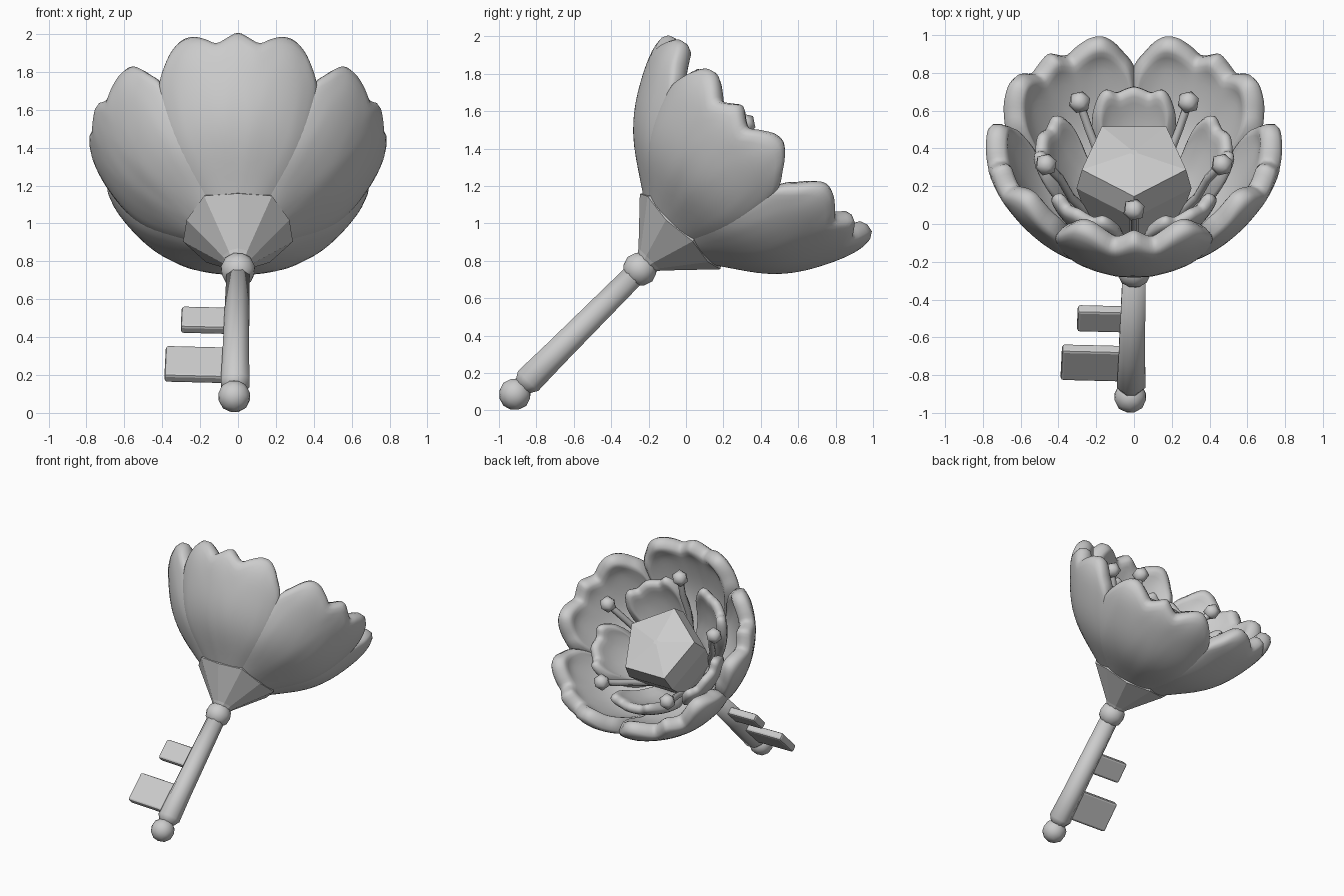
import bpy, bmesh
from math import sin, cos, radians
from mathutils import Matrix, Vector

if "Cube" in bpy.data.objects:
    bpy.data.objects.remove(bpy.data.objects["Cube"])

# Local frame: z runs along the key shaft, tilted 45 degrees toward +y; origin at the end ball
FRAME = Matrix.Translation((0, -0.915, 0.087)) @ Matrix.Rotation(radians(-45), 4, 'X')


def polar(r, deg, s):
    a = radians(deg)
    return Vector((r * sin(a), -r * cos(a), s))


def lerp(table, x):
    for (x0, y0), (x1, y1) in zip(table, table[1:]):
        if x <= x1:
            return y0 + (y1 - y0) * max(0, x - x0) / (x1 - x0)
    return table[-1][1]


def place(name, data, matrix=Matrix()):
    ob = bpy.data.objects.new(name, data)
    bpy.context.collection.objects.link(ob)
    ob.matrix_world = FRAME @ matrix
    return ob


def add(name, verts, faces, smooth=False, closed=True):
    me = bpy.data.meshes.new(name)
    me.from_pydata([tuple(v) for v in verts], [], faces)
    if closed:
        bm = bmesh.new()
        bm.from_mesh(me)
        bmesh.ops.recalc_face_normals(bm, faces=bm.faces)
        bm.to_mesh(me)
        bm.free()
    me.polygons.foreach_set("use_smooth", [smooth] * len(me.polygons))
    return place(name, me)


def rings(name, n, profile, turn=0, smooth=False):
    """Stack of n-sided rings (radius, height, x shift, inset of odd corners), capped."""
    verts = [polar(r - (d if i % 2 else 0), turn + 360 * i / n, s - (d if i % 2 else 0))
             + Vector((dx, 0, 0)) for r, s, dx, d in profile for i in range(n)]
    faces = [(j * n + i, j * n + (i + 1) % n, (j + 1) * n + (i + 1) % n, (j + 1) * n + i)
             for j in range(len(profile) - 1) for i in range(n)]
    faces += [tuple(range(n)), tuple(range(len(verts) - n, len(verts)))]
    return add(name, verts, faces, smooth)


def ball(name, loc, r, sub):
    bm = bmesh.new()
    bmesh.ops.create_icosphere(bm, subdivisions=sub, radius=r)
    me = bpy.data.meshes.new(name)
    bm.to_mesh(me)
    bm.free()
    me.polygons.foreach_set("use_smooth", [True] * len(me.polygons))
    place(name, me, Matrix.Translation(loc))


def petal(name, angle, half, profile, rim, cup, thick, nu=28, nt=9):
    """Cupped, scalloped shell section, thickened inward and rounded."""
    s0 = profile[0][0]
    verts = []
    for j in range(nt + 1):
        for i in range(nu + 1):
            u = 2 * i / nu - 1
            t = j / nt
            s = s0 + (lerp(rim, abs(u)) - s0) * t
            r = lerp(profile, s) - cup * u * u * t
            verts.append(polar(r, angle + half * u, s))
    w = nu + 1
    faces = [(j * w + i, j * w + i + 1, (j + 1) * w + i + 1, (j + 1) * w + i)
             for j in range(nt) for i in range(nu)]
    ob = add(name, verts, faces, True, False)
    sol = ob.modifiers.new("thickness", 'SOLIDIFY')
    sol.thickness = thick
    sol.offset = -1
    sub = ob.modifiers.new("round", 'SUBSURF')
    sub.levels = sub.render_levels = 1


# Key shaft with a ball at each end
rings("key_shaft", 8, [(0.05, 0.05, -0.017, 0), (0.082, 0.1, -0.015, 0), (0.076, 0.3, -0.012, 0),
                       (0.066, 0.9, 0, 0)], 22.5, True)
ball("end_ball", (-0.02, 0, 0), 0.087, 2)
ball("neck_ball", (0, 0, 0.945), 0.093, 2)

# Key bits: flat plates on the -x side
for name, x0, s, length in (("upper_bit", -0.3, 0.576, 0.155), ("lower_bit", -0.385, 0.245, 0.225)):
    bm = bmesh.new()
    bmesh.ops.create_cube(bm, size=1)
    bmesh.ops.scale(bm, vec=(-x0 - 0.02, 0.058, length), verts=bm.verts)
    me = bpy.data.meshes.new(name)
    bm.to_mesh(me)
    bm.free()
    ob = place(name, me, Matrix.Translation(((x0 - 0.02) / 2, 0.008, s))
               @ Matrix.Rotation(radians(2), 4, 'Y'))
    bev = ob.modifiers.new("soft_edges", 'BEVEL')
    bev.width = 0.015
    bev.segments = 2

# Five-pointed calyx
rings("calyx", 10, [(0.05, 0.97, 0, 0), (0.085, 1.02, 0, 0), (0.305, 1.25, 0, 0.02),
                    (0.285, 1.275, 0, 0.02), (0.2, 1.25, 0, 0)], 180)

# Outer petals
outer = [(1.12, 0.11), (1.2, 0.21), (1.26, 0.295), (1.32, 0.395), (1.38, 0.485), (1.45, 0.565),
         (1.55, 0.645), (1.65, 0.705), (1.8, 0.78), (1.9, 0.805), (2.0, 0.79)]
outer_rim = [(0, 1.965), (0.12, 1.90), (0.22, 1.87), (0.3, 1.92), (0.45, 1.985), (0.57, 1.985),
             (0.68, 1.94), (0.75, 1.87), (0.85, 1.82), (0.93, 1.75), (1, 1.62)]
# Inner petals, set between the outer ones
inner = [(1.3, 0.22), (1.45, 0.38), (1.6, 0.48), (1.75, 0.545), (1.9, 0.57)]
inner_rim = [(0, 1.80), (0.2, 1.78), (0.33, 1.76), (0.5, 1.81), (0.65, 1.80),
             (0.8, 1.73), (0.9, 1.69), (1, 1.58)]
for k in range(5):
    a = 72 * k
    petal(f"outer_petal_{k + 1}", a, 41, outer, outer_rim, 0.06, 0.12)
    petal(f"inner_petal_{k + 1}", a + 36, 32, inner, inner_rim, 0.04, 0.075, 20, 6)

    # Stamen: bent filament with a faceted tip
    tip = 1.81 if k in (2, 3) else 1.89
    cu = bpy.data.curves.new(f"stamen_{k + 1}", 'CURVE')
    cu.dimensions = '3D'
    cu.bevel_depth = 0.024
    cu.bevel_resolution = 1
    pts = [(0.22, 1.4), (0.35, 1.6), (0.41, tip - 0.13), (0.485, tip - 0.01)]
    sp = cu.splines.new('POLY')
    sp.points.add(len(pts) - 1)
    for p, (r, s) in zip(sp.points, pts):
        p.co = (*polar(r, a, s), 1)
    place(f"stamen_{k + 1}", cu)
    ball(f"stamen_tip_{k + 1}", polar(0.49, a, tip), 0.062, 1)

# Faceted five-sided centre
rings("flower_centre", 5, [(0.15, 1.2, 0, 0), (0.27, 1.45, 0, 0), (0.32, 1.66, 0, 0),
                           (0.29, 1.79, 0, 0), (0.02, 1.83, 0, 0)])
